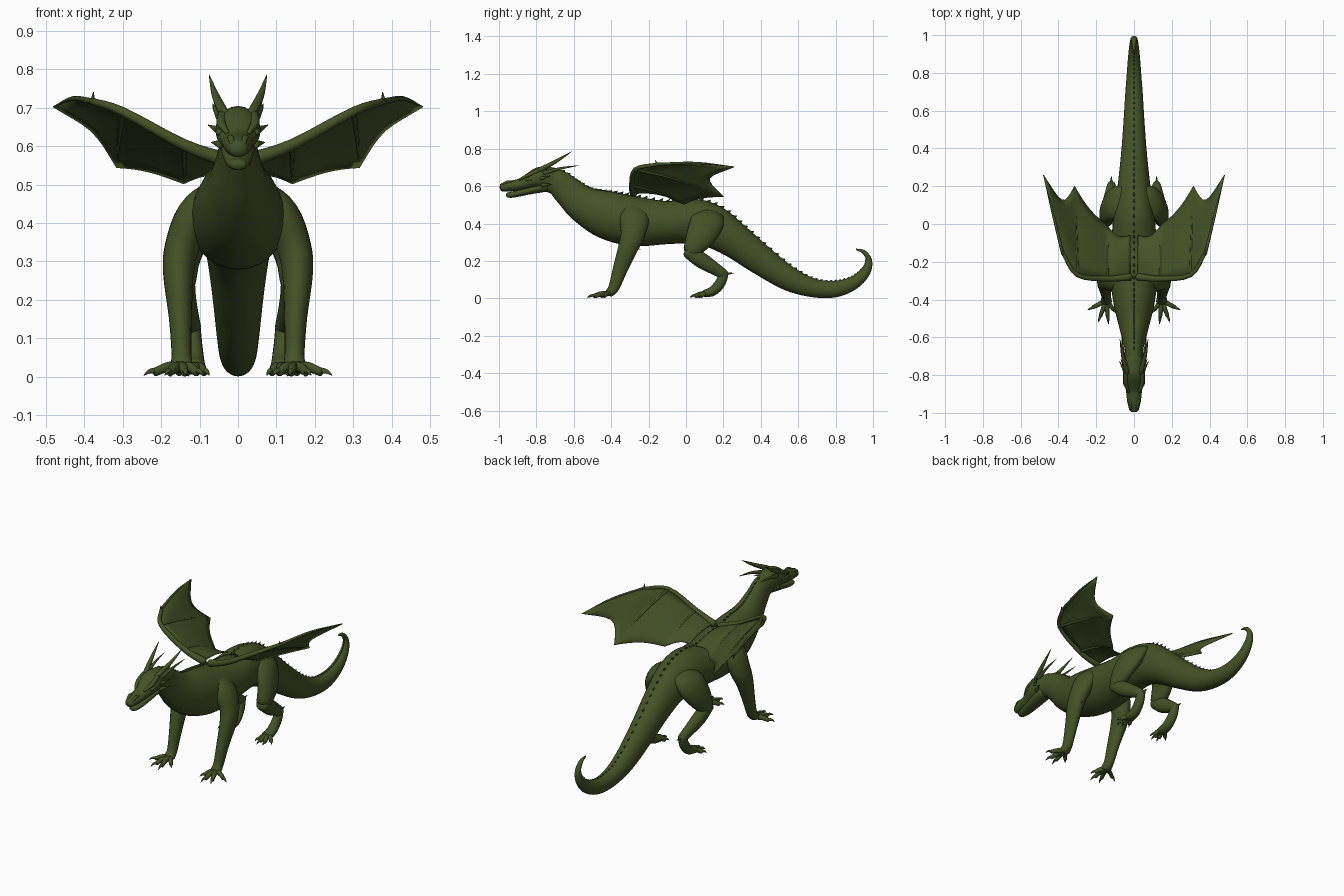
import bpy, bmesh, math
from mathutils import Vector as V

green = bpy.data.materials.new("olive green")
green.diffuse_color = (0.06, 0.085, 0.02, 1)


def finish(name, bm, mirror=False, smooth=True):
    bmesh.ops.recalc_face_normals(bm, faces=bm.faces)
    me = bpy.data.meshes.new(name)
    bm.to_mesh(me)
    bm.free()
    me.materials.append(green)
    for p in me.polygons:
        p.use_smooth = smooth
    ob = bpy.data.objects.new(name, me)
    bpy.context.collection.objects.link(ob)
    if mirror:
        ob.modifiers.new("Mirror", 'MIRROR').use_mirror_merge = False
    return ob


def spline(pts, sub):
    """Smooth curve through (x, y, z, half width, half height) stations."""
    P = [[float(c) for c in p] for p in pts]
    P = [[2 * a - b for a, b in zip(P[0], P[1])]] + P + [[2 * a - b for a, b in zip(P[-1], P[-2])]]
    out = []
    for i in range(1, len(P) - 2):
        for k in range(sub):
            t = k / sub
            out.append([0.5 * (2 * b + (c - a) * t + (2 * a - 5 * b + 4 * c - d) * t * t
                               + (3 * b - a - 3 * c + d) * t ** 3)
                        for a, b, c, d in zip(*P[i - 1:i + 3])])
    return out + [P[-2]]


def frames(path, ref):
    """Centre, side axis, up axis and tangent at each station."""
    res = []
    for i, p in enumerate(path):
        t = (V(path[min(i + 1, len(path) - 1)][:3]) - V(path[max(i - 1, 0)][:3])).normalized()
        s = (ref - t * ref.dot(t)).normalized()
        res.append((V(p[:3]), s, s.cross(t), t, max(p[3], .0008), max(p[4], .0008)))
    return res


def add_tube(bm, pts, sub=4, n=12, ref=V((1, 0, 0))):
    """Elliptical tube with rounded ends."""
    F = frames(spline(pts, sub), ref)
    c, s, u, t, a, b = F[0]
    F.insert(0, (c - t * min(a, b) * .35, s, u, t, a * .75, b * .75))
    c, s, u, t, a, b = F[-1]
    F.append((c + t * min(a, b) * .35, s, u, t, a * .75, b * .75))
    rings = []
    for c, s, u, t, a, b in F:
        rings.append([bm.verts.new(c + s * a * math.cos(2 * math.pi * k / n)
                                   + u * b * math.sin(2 * math.pi * k / n)) for k in range(n)])
    for r, q in zip(rings, rings[1:]):
        for k in range(n):
            bm.faces.new((r[k], r[(k + 1) % n], q[(k + 1) % n], q[k]))
    for ring, f, sg in ((rings[0], F[0], -1), (rings[-1], F[-1], 1)):
        pole = bm.verts.new(f[0] + f[3] * sg * min(f[4], f[5]) * .25)
        for k in range(n):
            bm.faces.new((ring[k], ring[(k + 1) % n], pole))


def tubes(name, lists, mirror=True, **kw):
    bm = bmesh.new()
    for pts in lists:
        add_tube(bm, pts, **kw)
    return finish(name, bm, mirror)


# Neck, trunk and tail in one loft
BODY = [(-.78, .64, .045, .058), (-.69, .62, .047, .07), (-.63, .57, .055, .08),
        (-.545, .50, .078, .10), (-.425, .447, .108, .128), (-.275, .412, .125, .133),
        (-.10, .405, .12, .115), (.03, .413, .11, .12), (.14, .385, .095, .115),
        (.26, .31, .08, .095), (.40, .205, .066, .08), (.55, .105, .055, .065),
        (.68, .056, .047, .05), (.80, .05, .038, .044), (.90, .085, .03, .035),
        (.962, .145, .022, .026), (.978, .205, .016, .016), (.95, .248, .011, .011),
        (.91, .262, .004, .004)]
BODY = [(0,) + p for p in BODY]
tubes("body", [BODY], mirror=False, sub=5, n=28)

# Low row of scales down the spine
bm = bmesh.new()
for c, s, u, t, a, b in frames(spline(BODY, 4), V((1, 0, 0)))[4:-8]:
    base, h = c + u * (b - .004), .006 + b * .09
    tip = bm.verts.new(base + u * h + t * h)
    q = [bm.verts.new(base + d) for d in (t * -.015, s * .006, t * .015, s * -.006)]
    for k in range(4):
        bm.faces.new((q[k], q[(k + 1) % 4], tip))
    bm.faces.new(q)
finish("spine_scales", bm, smooth=False)

# Head: skull with snout, lower jaw
tubes("skull", [[(0, -.71, .64, .045, .06), (0, -.78, .645, .058, .058), (0, -.83, .63, .056, .044),
                 (0, -.88, .611, .043, .032), (0, -.94, .6, .036, .028),
                 (0, -.985, .593, .025, .022)]], mirror=False, n=20)
tubes("lower_jaw", [[(0, -.75, .598, .045, .028), (0, -.84, .575, .04, .02),
                     (0, -.92, .556, .031, .017), (0, -.955, .552, .021, .014)]], mirror=False, n=16)
tubes("horns", [[(.035, -.79, .682, .014, .014), (.058, -.70, .73, .010, .010), (.075, -.61, .785, .001, .001)],
                [(.045, -.76, .67, .011, .011), (.058, -.67, .695, .007, .007), (.066, -.575, .71, .001, .001)]])
tubes("cheek_spikes", [[(.048, -.78, .64, .01, .012), (.078, -.725, .655, .001, .001)],
                       [(.045, -.77, .605, .01, .012), (.07, -.715, .61, .001, .001)]], n=8)
tubes("brow_ridges", [[(.028, -.89, .635, .006, .006), (.043, -.845, .658, .012, .010),
                       (.042, -.79, .682, .012, .012)]], n=8)
tubes("eyes", [[(.047, -.855, .635, .007, .008), (.05, -.835, .637, .009, .010),
                (.052, -.815, .64, .006, .007)]], n=8)
tubes("nostrils", [[(.014, -.985, .606, .006, .006), (.019, -.955, .622, .009, .008),
                    (.022, -.925, .622, .004, .004)]], n=8)

# Front legs
tubes("front_leg", [[(.06, -.26, .47, .04, .075), (.112, -.275, .42, .048, .08), (.145, -.285, .34, .045, .065),
                     (.155, -.31, .27, .04, .054), (.15, -.352, .155, .03, .04),
                     (.147, -.385, .06, .026, .030), (.147, -.41, .028, .03, .024)]], n=18)

# Hind legs: thigh, shin, lower leg
tubes("hind_thigh", [[(.06, .12, .45, .03, .08), (.105, .11, .40, .046, .09),
                      (.138, .07, .32, .043, .075), (.146, .025, .25, .037, .045)]], n=18)
tubes("hind_shin", [[(.146, .01, .25, .034, .034), (.142, .08, .205, .033, .042),
                     (.128, .16, .155, .027, .033), (.12, .20, .13, .024, .027)]], n=16)
tubes("hind_lower_leg", [[(.12, .205, .14, .022, .024), (.118, .185, .085, .025, .028),
                          (.115, .145, .04, .028, .026), (.115, .10, .025, .032, .02)]], n=16)
tubes("heel_spurs", [[(.12, .20, .13, .012, .012), (.12, .255, .135, .001, .001)],
                     [(.155, -.285, .27, .014, .014), (.16, -.245, .262, .001, .001)]], n=8)


# Toes with claws on every foot
def toes(name, root, ends):
    lists = []
    r = V(root)
    for x, y in ends:
        e = V((x, y, .004))
        m, k = r.lerp(e, .4), r.lerp(e, .7)
        lists += [[(*r, .015, .015), (m.x, m.y, .024, .012, .014), (k.x, k.y, .012, .010, .012)],
                  [(k.x, k.y, .016, .008, .008), (*(k.lerp(e, .5).xy), .014, .006, .006), (*e, .001, .001)]]
    tubes(name, lists, n=10)


toes("front_toes", (.147, -.405, .026), [(.09, -.475), (.135, -.53), (.19, -.52), (.245, -.455)])
toes("hind_toes", (.115, .12, .024), [(.075, .045), (.105, .02), (.14, .025), (.172, .06)])

# Wings: each finger runs from the leading edge to a tip on the trailing edge
FINGERS = [(V((.02, -.28, .56)), V((.02, -.06, .53))), (V((.14, -.29, .603)), V((.14, -.01, .503))),
           (V((.30, -.27, .69)), V((.315, .20, .545))), (V((.38, -.15, .717)), V((.48, .26, .703)))]
PULL = (.12, .07, .23)
N, M = 8, 8
ribs = []
for i in range(3):
    (a0, b0), (a1, b1) = FINGERS[i], FINGERS[i + 1]
    for k in range(N + (i == 2)):
        t = k / N
        w = math.sin(math.pi * t)
        a, b = a0.lerp(a1, t), b0.lerp(b1, t)
        b = b.lerp(a, PULL[i] * w)
        ribs.append([a.lerp(b, j / M) + V((0, 0, .014 * math.sin(math.pi * j / M) * (1 + .5 * w)))
                     for j in range(M + 1)])
bm = bmesh.new()
grid = [[bm.verts.new(p) for p in r] for r in ribs]
for r, q in zip(grid, grid[1:]):
    for j in range(M):
        bm.faces.new((r[j], r[j + 1], q[j + 1], q[j]))
wing = finish("wing_membrane", bm, True)
sol = wing.modifiers.new("Thickness", 'SOLIDIFY')
sol.thickness, sol.offset = .005, 0

# Wing bones: arm along the leading edge, one bone per finger, wrist claw
arm = [(*f[0], r, r) for f, r in zip(FINGERS, (.02, .015, .012, .009))]
tubes("wing_arm", [arm], n=10, ref=V((0, 0, 1)))
tubes("wing_fingers", [[(*ribs[i][0], .008, .008), (*ribs[i][M // 2], .006, .006), (*ribs[i][M], .001, .001)]
                       for i in (N, 2 * N, 3 * N)], n=8)
tubes("wing_claw", [[(.378, -.155, .717, .007, .007), (.376, -.165, .74, .001, .001)]], n=8)
